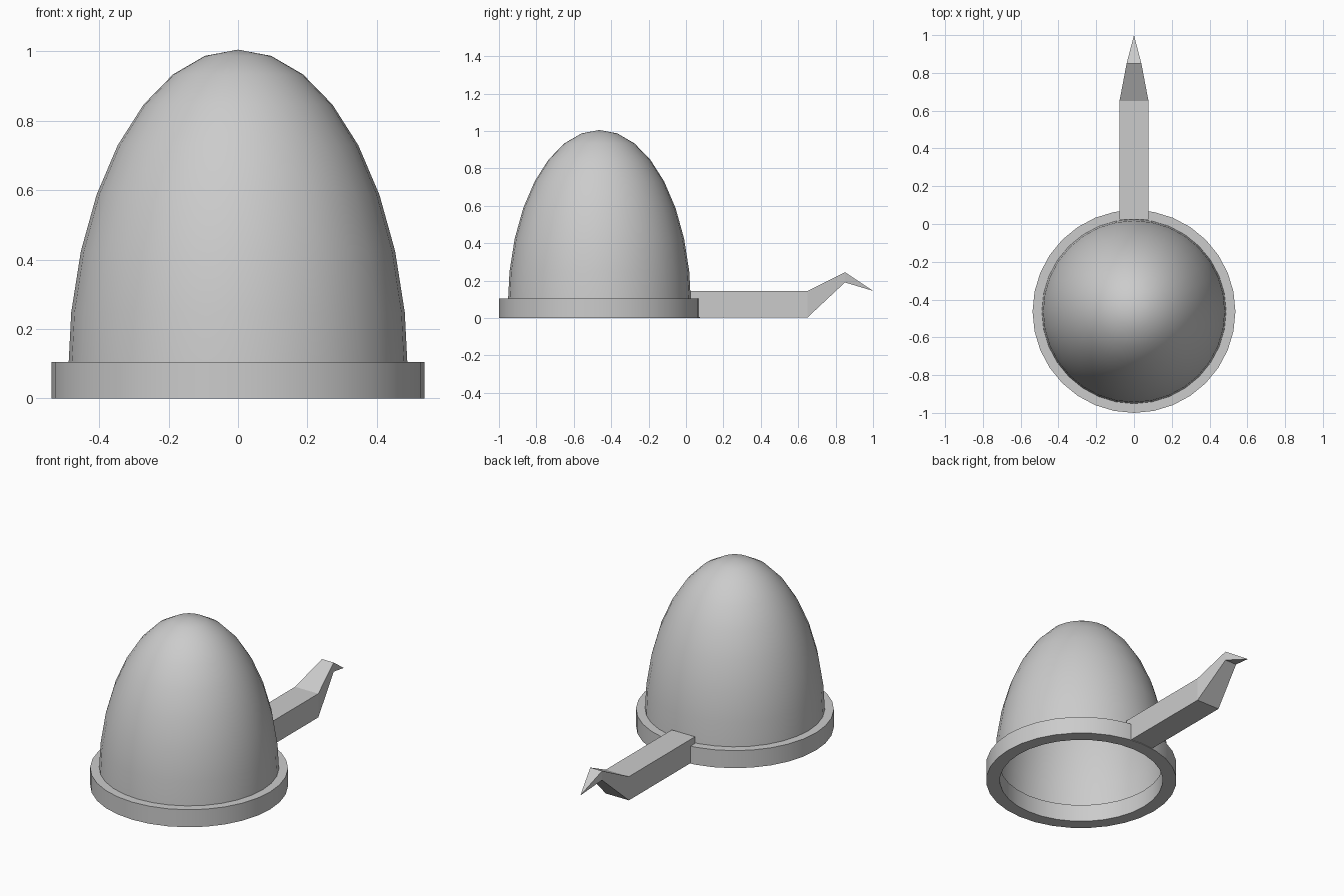
import bpy, bmesh, math

if "Cube" in bpy.data.objects:
    bpy.data.objects.remove(bpy.data.objects["Cube"])

CY = -0.463   # centre of the round body along y
SEG = 32


def make_object(name, bm, smooth=False):
    bmesh.ops.recalc_face_normals(bm, faces=bm.faces)
    mesh = bpy.data.meshes.new(name)
    bm.to_mesh(mesh)
    bm.free()
    obj = bpy.data.objects.new(name, mesh)
    bpy.context.collection.objects.link(obj)
    if smooth:
        bpy.ops.object.select_all(action='DESELECT')
        obj.select_set(True)
        bpy.context.view_layer.objects.active = obj
        bpy.ops.object.shade_smooth_by_angle(angle=math.radians(30))
    return obj


def lathe(name, profile, closed):
    """Revolve an (r, z) profile around the body's vertical axis."""
    bm = bmesh.new()
    verts = [bm.verts.new((r, CY, z)) for r, z in profile]
    edges = [bm.edges.new(pair) for pair in zip(verts, verts[1:])]
    if closed:
        edges.append(bm.edges.new((verts[-1], verts[0])))
    bmesh.ops.spin(bm, geom=verts + edges, cent=(0, CY, 0), axis=(0, 0, 1),
                   angle=math.tau, steps=SEG, use_merge=True)
    bmesh.ops.remove_doubles(bm, verts=bm.verts, dist=1e-4)
    return make_object(name, bm, smooth=True)


# Hollow dome: upper half of a stretched sphere, its edge sunk in the rim
dome = [(0.49 * math.sin(i * math.pi / 16), 0.065 + 0.94 * math.cos(i * math.pi / 16))
        for i in range(9)]
lathe("dome", dome, closed=False)

# Rim band
lathe("rim", [(0.46, 0), (0.537, 0), (0.537, 0.105), (0.46, 0.105)], closed=True)

# Handle: rectangular sections (y, half width, bottom z, top z) ending in a point
sections = [(0.025, 0.077, 0.003, 0.145),
            (0.65, 0.077, 0.003, 0.145),
            (0.85, 0.039, 0.19, 0.245)]
bm = bmesh.new()
loops = [[bm.verts.new(p) for p in ((-w, y, lo), (w, y, lo), (w, y, hi), (-w, y, hi))]
         for y, w, lo, hi in sections]
tip = bm.verts.new((0, 1.0, 0.145))
bm.faces.new(loops[0])
for i in range(4):
    j = (i + 1) % 4
    for a, b in zip(loops, loops[1:]):
        bm.faces.new((a[i], a[j], b[j], b[i]))
    bm.faces.new((loops[-1][i], loops[-1][j], tip))
make_object("handle", bm)
